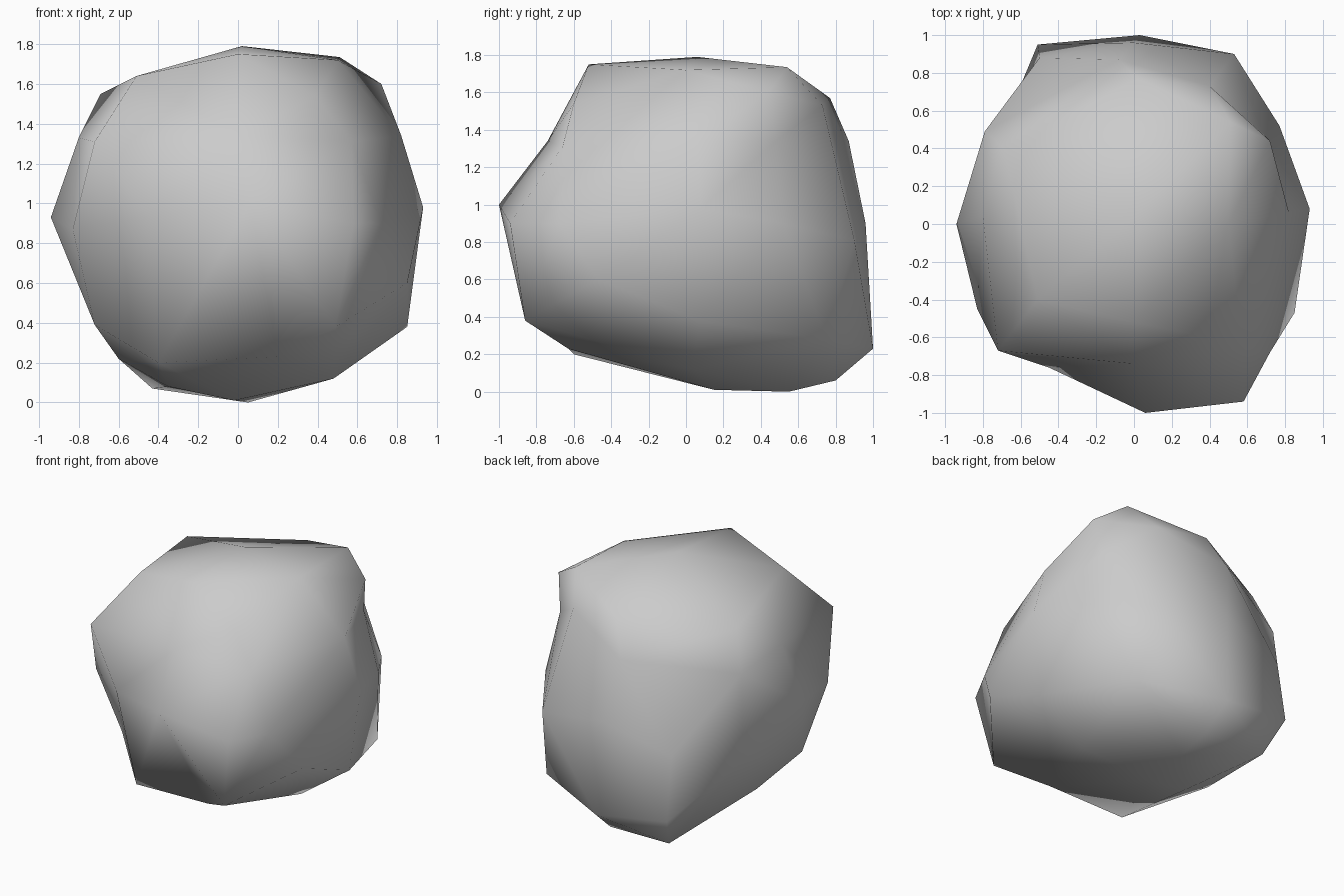
import bpy
import bmesh
from mathutils import Vector

CENTRE = Vector((0, 0, 0.895))

# Corners of the rock, grouped by height
crown = [(.02, .06, 1.79), (0, -.52, 1.75), (.51, .54, 1.735), (.50, 0, 1.72), (-.51, -.40, 1.64),
         (.72, .44, 1.60), (.02, .77, 1.57), (-.69, .40, 1.55), (.39, -.60, 1.54), (.40, .73, 1.53)]
shoulder = [(.82, .06, 1.34), (.68, .48, 1.34), (-.08, .87, 1.34), (-.72, -.67, 1.31),
            (-.79, .49, 1.28), (0, -.74, 1.34), (.57, -.66, 1.31), (-.80, .04, 1.33)]
waist = [(.06, -1, 1), (.58, -.94, .90), (-.94, 0, .93), (.93, .08, .98), (.72, -.68, .90),
         (.77, .52, .90), (.53, .90, .81), (0, .96, .90), (-.83, -.45, .87), (-.45, -.76, .93)]
skirt = [(-.74, .40, .60), (-.72, -.31, .39), (.49, -.86, .38), (.85, .07, .38), (-.51, .95, .30),
         (.60, .75, .28), (.03, 1, .23), (-.60, .04, .22), (-.40, -.60, .20), (.20, -.63, .23),
         (.85, -.47, .60), (-.50, .88, .75)]
base = [(.48, .04, .12), (-.43, .81, .07), (.05, .80, .06), (-.02, .15, .01), (.05, .55, 0),
        (-.35, .10, .08)]

# Wrap the corners as a sphere first, so dents survive, then restore their true radius
bm = bmesh.new()
radius = {}
for p in crown + shoulder + waist + skirt + base:
    d = Vector(p) - CENTRE
    v = bm.verts.new(d.normalized())
    radius[v] = d.length
bmesh.ops.convex_hull(bm, input=bm.verts[:])
for v in bm.verts:
    v.co = CENTRE + v.co * radius[v]
bmesh.ops.recalc_face_normals(bm, faces=bm.faces[:])
for f in bm.faces:
    f.smooth = True

mesh = bpy.data.meshes.new("boulder")
bm.to_mesh(mesh)
bm.free()
boulder = bpy.data.objects.new("boulder", mesh)
bpy.context.collection.objects.link(boulder)
